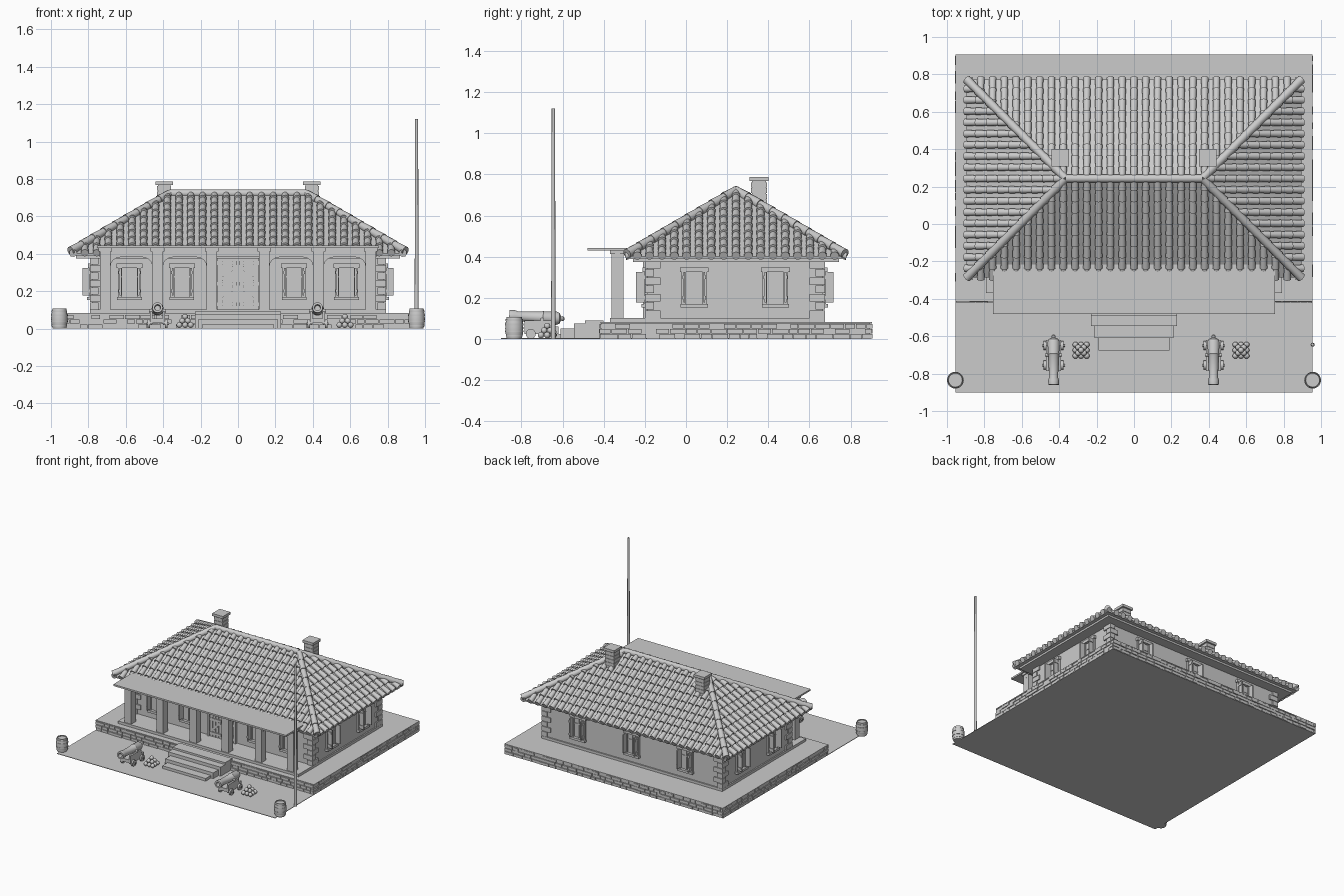
import bpy, bmesh, math, random
from mathutils import Matrix, Vector

cube = bpy.data.objects.get("Cube")
if cube:
    bpy.data.objects.remove(cube, do_unlink=True)
random.seed(4)

stone = bpy.data.materials.new("pale_grey")
stone.use_nodes = True
stone.diffuse_color = (0.6, 0.6, 0.6, 1)
stone.node_tree.nodes["Principled BSDF"].inputs["Base Color"].default_value = (0.6, 0.6, 0.6, 1)


class Part:
    """A named mesh gathered from boxes, rods, lathes and hulls."""

    def __init__(self, name):
        self.name, self.bm = name, bmesh.new()

    def box(self, x0, x1, y0, y1, z0, z1, frame=Matrix()):
        m = Matrix.Translation(((x0 + x1) / 2, (y0 + y1) / 2, (z0 + z1) / 2))
        m = frame @ m @ Matrix.Diagonal((x1 - x0, y1 - y0, z1 - z0, 1))
        bmesh.ops.create_cube(self.bm, size=1, matrix=m)

    def rod(self, a, b, r0, r1=None, sides=10):
        a, b = Vector(a), Vector(b)
        turn = (b - a).to_track_quat('Z', 'Y').to_matrix().to_4x4()
        bmesh.ops.create_cone(self.bm, cap_ends=True, segments=sides, radius1=r0,
                              radius2=r0 if r1 is None else r1, depth=(b - a).length,
                              matrix=Matrix.Translation((a + b) / 2) @ turn)

    def ball(self, p, r):
        bmesh.ops.create_uvsphere(self.bm, u_segments=12, v_segments=8, radius=r,
                                  matrix=Matrix.Translation(p))

    def lathe(self, profile, frame, sides=20):
        rings = []
        for r, h in profile:
            rings.append([self.bm.verts.new(frame @ Vector((r * math.cos(k * math.tau / sides),
                          r * math.sin(k * math.tau / sides), h))) for k in range(sides)])
        for lo, hi in zip(rings, rings[1:]):
            for k in range(sides):
                n = (k + 1) % sides
                self.bm.faces.new((lo[k], lo[n], hi[n], hi[k]))
        self.bm.faces.new(rings[0][::-1])
        self.bm.faces.new(rings[-1])

    def hull(self, points):
        verts = [self.bm.verts.new(p) for p in points]
        bmesh.ops.convex_hull(self.bm, input=verts)

    def done(self):
        mesh = bpy.data.meshes.new(self.name)
        bmesh.ops.recalc_face_normals(self.bm, faces=self.bm.faces)
        self.bm.to_mesh(mesh)
        self.bm.free()
        mesh.shade_smooth()
        mesh.set_sharp_from_angle(angle=math.radians(40))
        mesh.materials.append(stone)
        ob = bpy.data.objects.new(self.name, mesh)
        bpy.context.collection.objects.link(ob)


def facing(x, y, degrees):
    """Frame on a wall: local x runs along it, local -y points outward."""
    return Matrix.Translation((x, y, 0)) @ Matrix.Rotation(math.radians(degrees), 4, 'Z')


# Ground plate, platform and plinth
W, FRONT, BACK = 0.78, -0.19, 0.665
p = Part("ground")
p.box(-0.955, 0.955, -0.9, 0.9, 0, 0.004)
p.done()
p = Part("platform")
p.box(-0.945, 0.945, -0.41, 0.895, 0, 0.08)
p.box(-0.955, 0.955, -0.415, 0.905, 0.074, 0.082)
p.box(-W - 0.01, W + 0.01, -0.37, BACK + 0.01, 0.08, 0.102)
p.done()

# Stone courses around the platform
p = Part("platform_stones")
mid = (-0.415 + 0.905) / 2
for frame, half in ((facing(0, -0.41, 0), 0.955), (facing(0, 0.895, 180), 0.955),
                    (facing(0.945, mid, 90), 0.655), (facing(-0.945, mid, -90), 0.655)):
    for row in range(3):
        u = -half
        while u < half - 0.01:
            w = min(random.uniform(0.04, 0.085), half - u)
            p.box(u + 0.002, u + w - 0.002, -random.uniform(0.006, 0.012), 0.005,
                  row * 0.025 + 0.002, row * 0.025 + 0.023, frame)
            u += w
p.done()

# Front steps
p = Part("front_steps")
for half, y0, y1, z in ((0.23, -0.49, -0.4, 0.09), (0.23, -0.545, -0.48, 0.075),
                        (0.21, -0.61, -0.54, 0.05), (0.19, -0.675, -0.6, 0.025)):
    p.box(-half, half, y0, y1, 0, z)
p.done()

# Walls and corner stones
p = Part("walls")
p.box(-W, W, FRONT, BACK, 0.1, 0.385)
p.done()
p = Part("corner_stones")
for sx in (-1, 1):
    for y, sy in ((FRONT, -1), (BACK, 1)):
        for i in range(7):
            a, b = (0.065, 0.035) if i % 2 else (0.035, 0.065)
            xs = sorted((sx * (W + 0.01), sx * (W - a)))
            ys = sorted((y + sy * 0.01, y - sy * b))
            p.box(*xs, *ys, 0.103 + i * 0.04, 0.139 + i * 0.04)
p.done()

# Windows with open shutters
places = [facing(x, FRONT, 0) for x in (-0.58, -0.3, 0.3, 0.58)]
places += [facing(x, BACK, 180) for x in (-0.47, 0, 0.47)]
for y in (0.04, 0.435):
    places += [facing(W, y, 90), facing(-W, y, -90)]
frames, shutters = Part("window_frames"), Part("window_shutters")
for f in places:
    for s in (-1, 1):
        frames.box(*sorted((s * 0.04, s * 0.062)), -0.015, 0.01, 0.165, 0.325, f)
        shutters.box(*sorted((s * 0.044, s * 0.053)), -0.052, -0.01, 0.178, 0.325, f)
        for z in (0.2, 0.3):
            shutters.box(*sorted((s * 0.05, s * 0.058)), -0.048, -0.01, z - 0.008, z + 0.008, f)
    frames.box(-0.07, 0.07, -0.022, 0.01, 0.325, 0.348, f)
    frames.box(-0.066, 0.066, -0.026, 0.01, 0.152, 0.17, f)
    frames.box(-0.04, 0.04, -0.003, 0.01, 0.17, 0.325, f)
    frames.box(-0.005, 0.005, -0.009, 0.01, 0.17, 0.325, f)
    for s in (-1, 1):
        frames.box(s * 0.023 - 0.017, s * 0.023 + 0.017, -0.007, 0.01, 0.272, 0.28, f)
frames.done()
shutters.done()

# Double plank door with diagonal braces
p = Part("double_door")
f = facing(0, FRONT, 0)
for s in (-1, 1):
    p.box(*sorted((s * 0.108, s * 0.125)), -0.018, 0.01, 0.1, 0.385, f)
    for i in range(4):
        u = s * (0.017 + i * 0.026)
        p.box(u - 0.012, u + 0.012, -0.008, 0.01, 0.102, 0.375, f)
    for z in (0.13, 0.24, 0.35):
        p.box(*sorted((s * 0.005, s * 0.106)), -0.015, 0, z - 0.01, z + 0.01, f)
    for z in (0.185, 0.295):
        brace = f @ Matrix.Translation((s * 0.055, 0, z)) @ Matrix.Rotation(s * 0.8, 4, 'Y')
        p.box(-0.06, 0.06, -0.014, 0, -0.008, 0.008, brace)
p.done()

# Porch posts, curved-look brackets, beam and flat roof
post_x = (-0.71, -0.43, -0.14, 0.14, 0.43, 0.71)
p = Part("porch_posts")
for x in post_x:
    p.box(x - 0.029, x + 0.029, -0.362, -0.305, 0.1, 0.43)
    p.box(x - 0.037, x + 0.037, -0.37, -0.297, 0.412, 0.43)
p.done()
p = Part("porch_brackets")
for a, b in zip(post_x, post_x[1:]):
    if a == -0.14:
        continue
    for x, s in ((a + 0.029, 1), (b - 0.029, -1)):
        for i in range(4):
            n = i * math.pi / 8
            q = (i + 1) * math.pi / 8
            p.hull([(x + s * 0.05 * (1 - math.cos(t)), y, z) for y in (-0.342, -0.325)
                    for t, z in ((n, 0.39), (q, 0.39), (n, 0.335 + 0.045 * math.sin(n)),
                                 (q, 0.335 + 0.045 * math.sin(q)))])
p.done()
p = Part("porch_roof")
p.box(-0.74, 0.74, -0.345, -0.322, 0.382, 0.432)
p.box(-0.755, 0.755, -0.48, -0.2, 0.43, 0.443)
p.done()

# Hipped roof body and eave board
CY, HX, HY, Z0, Z1 = 0.243, 0.895, 0.53, 0.4, 0.72
RX = HX - HY
p = Part("roof_body")
p.box(-0.865, 0.865, CY - 0.5, CY + 0.5, 0.375, 0.405)
p.hull([(sx * HX, CY + sy * HY, z) for sx in (-1, 1) for sy in (-1, 1) for z in (0.39, Z0)]
       + [(-RX, CY, Z1), (RX, CY, Z1)])
p.done()

# Overlapping round tiles on the four slopes
p = Part("roof_tiles")
rise = (Z1 - Z0) / HY
for out, half, reach, spacing in ((Vector((0, -1)), HX, HY, 0.063), (Vector((0, 1)), HX, HY, 0.063),
                                  (Vector((1, 0)), HY, HX, 0.06), (Vector((-1, 0)), HY, HX, 0.06)):
    along = Vector((-out.y, out.x))
    n = int(half / spacing)
    for i in range(-n, n + 1):
        s = i * spacing
        length = min(HY, half - abs(s))
        t = -0.008
        while t < length - 0.01:
            e = min(t + 0.075, length)
            ends = []
            for d, lift in ((t, 0.009), (e, 0.0)):
                xy = out * (reach - d) + along * s
                ends.append((xy.x, xy.y + CY, Z0 + d * rise + lift))
            p.rod(*ends, 0.021, 0.017, 10)
            t += 0.06
p.done()

# Ridge and hip caps
p = Part("ridge_caps")
p.rod((-RX, CY, Z1 + 0.003), (RX, CY, Z1 + 0.003), 0.021, sides=12)
for sx in (-1, 1):
    for sy in (-1, 1):
        low = Vector((sx * HX, CY + sy * HY, Z0 + 0.015))
        top = Vector((sx * RX, CY, Z1 + 0.003))
        for i in range(9):
            p.rod(low.lerp(top, i / 9), low.lerp(top, min(1, (i + 1.15) / 9)), 0.024, 0.02, 12)
p.done()

# Chimneys
p = Part("chimneys")
for x in (-0.395, 0.395):
    f = Matrix.Translation((x, 0.355, 0))
    p.box(-0.034, 0.034, -0.034, 0.034, 0.6, 0.77, f)
    for i in range(5):
        p.box(-0.038, 0.038, -0.038, 0.038, 0.625 + i * 0.028, 0.649 + i * 0.028, f)
    p.box(-0.047, 0.047, -0.047, 0.047, 0.767, 0.787, f)
p.done()

# Cannons on wheeled carriages, with stacked balls
for side, x in (("right", -0.43), ("left", 0.425)):
    p = Part(side + "_cannon")
    aim = Matrix.Translation((x, -0.62, 0.1)) @ Matrix.Rotation(math.radians(87), 4, 'X')
    p.lathe([(0.004, -0.03), (0.012, -0.022), (0.01, -0.012), (0.026, -0.005), (0.032, 0.01),
             (0.03, 0.07), (0.032, 0.075), (0.028, 0.085), (0.024, 0.2), (0.029, 0.215),
             (0.028, 0.24), (0.016, 0.24), (0.014, 0.18)], aim)
    p.rod((x - 0.045, -0.7, 0.095), (x + 0.045, -0.7, 0.095), 0.009)
    p.box(x - 0.03, x + 0.03, -0.785, -0.625, 0.03, 0.055)
    for s in (-1, 1):
        c = x + s * 0.034
        p.box(c - 0.007, c + 0.007, -0.785, -0.65, 0.025, 0.09)
        p.box(c - 0.007, c + 0.007, -0.655, -0.62, 0.025, 0.06)
        for y in (-0.65, -0.755):
            p.rod((x + s * 0.04, y, 0.025), (x + s * 0.053, y, 0.025), 0.024, sides=16)
            p.rod((x + s * 0.03, y, 0.025), (x + s * 0.06, y, 0.025), 0.007)
    p.done()
    p = Part(side + "_cannon_balls")
    for layer in range(3):
        k = 3 - layer
        for i in range(k * k):
            p.ball((x + 0.147 + (i % k - (k - 1) / 2) * 0.03,
                    -0.675 + (i // k - (k - 1) / 2) * 0.03, 0.019 + layer * 0.022), 0.0155)
    p.done()

# Hooped barrels and flagpole
for side, s in (("right", -1), ("left", 1)):
    p = Part(side + "_barrel")
    f = Matrix.Translation((s * 0.955, -0.835, 0))
    p.lathe([(0.036, 0), (0.042, 0.025), (0.044, 0.053), (0.042, 0.08), (0.037, 0.107),
             (0.032, 0.107), (0.032, 0.1)], f)
    for z, r in ((0.012, 0.041), (0.034, 0.045), (0.066, 0.045), (0.088, 0.042)):
        p.rod((s * 0.955, -0.835, z), (s * 0.955, -0.835, z + 0.008), r, sides=20)
    p.done()
p = Part("flagpole")
p.rod((0.955, -0.645, 0), (0.955, -0.645, 1.12), 0.011, 0.008, 12)
p.done()
